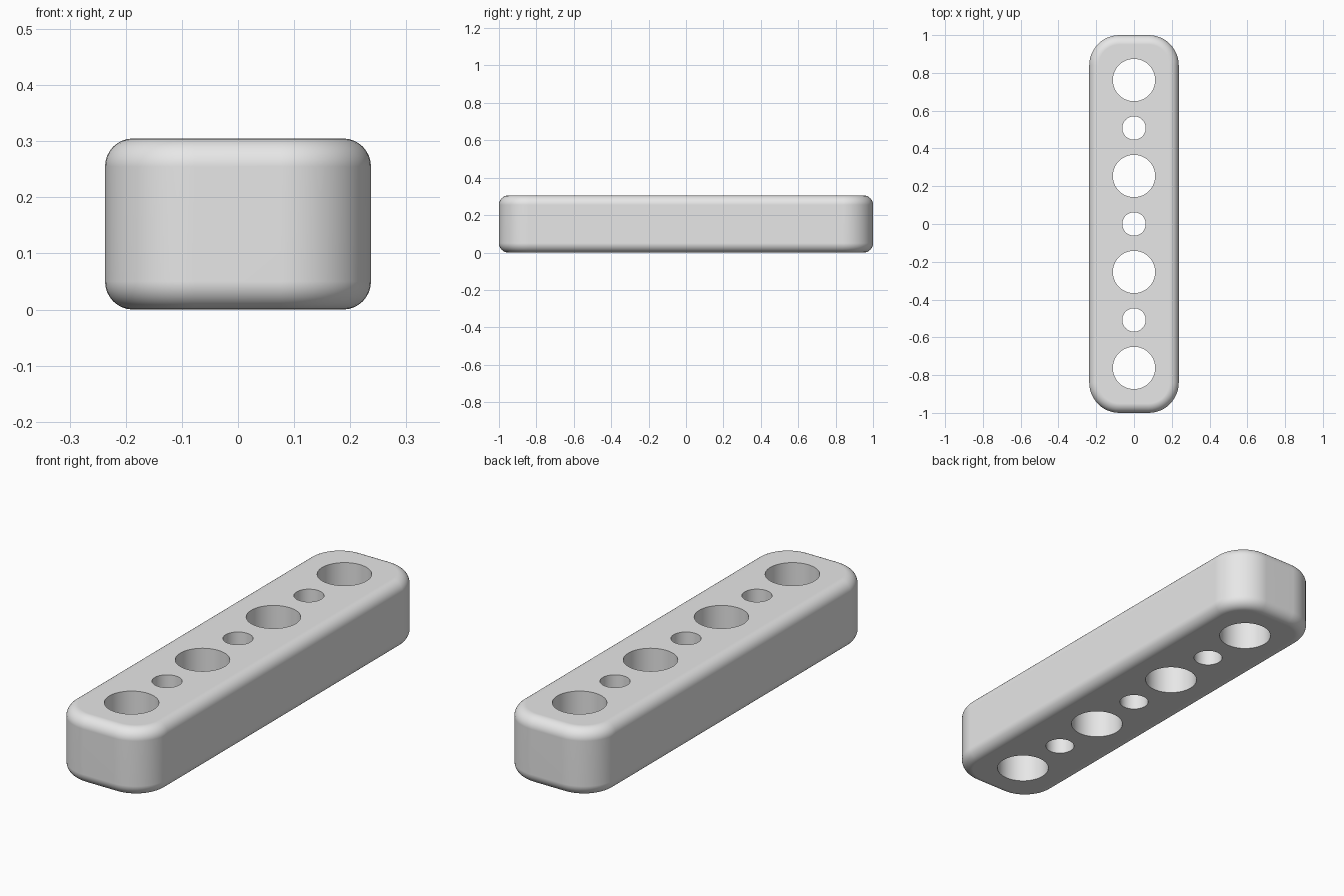
import bpy
import bmesh
from math import radians
from mathutils import Matrix

cube = bpy.data.objects.get("Cube")
if cube:
    bpy.data.objects.remove(cube, do_unlink=True)

WIDTH, LENGTH, HEIGHT = 0.474, 2.0, 0.305
CORNER, ROUNDING = 0.16, 0.05
BIG, SMALL, PITCH = 0.112, 0.062, 0.254


def make_object(name, bm):
    mesh = bpy.data.meshes.new(name)
    bm.normal_update()
    bm.to_mesh(mesh)
    bm.free()
    obj = bpy.data.objects.new(name, mesh)
    bpy.context.collection.objects.link(obj)
    return obj


def round_edges(bm, edges, radius, segments):
    bmesh.ops.bevel(bm, geom=edges, offset=radius, offset_type='OFFSET',
                    segments=segments, profile=0.5, affect='EDGES')


grey = bpy.data.materials.new("light grey")
grey.use_nodes = True
colour = (0.8, 0.8, 0.8, 1)
grey.diffuse_color = colour
grey.node_tree.nodes["Principled BSDF"].inputs["Base Color"].default_value = colour

# Bar: rounded in plan, then softened around the top and bottom rims
bm = bmesh.new()
bmesh.ops.create_cube(bm, size=1, matrix=Matrix.Translation((0, 0, HEIGHT / 2))
                      @ Matrix.Diagonal((WIDTH, LENGTH, HEIGHT, 1)))
uprights = [e for e in bm.edges if abs(e.verts[0].co.z - e.verts[1].co.z) > 0.1]
round_edges(bm, uprights, CORNER, 12)
rims = [e for e in bm.edges if abs(e.verts[0].co.z - e.verts[1].co.z) < 0.001]
round_edges(bm, rims, ROUNDING, 8)
bar = make_object("drilled_bar", bm)
bar.data.materials.append(grey)

# Hole cutters: large and small holes alternate along the bar
bm = bmesh.new()
for i in range(-3, 4):
    radius = BIG if i % 2 else SMALL
    bmesh.ops.create_cone(bm, cap_ends=True, segments=64, radius1=radius,
                          radius2=radius, depth=1,
                          matrix=Matrix.Translation((0, i * PITCH, HEIGHT / 2)))
cutter = make_object("hole_cutter", bm)
cutter.data.materials.append(grey)
cutter.hide_render = True

# Drill the holes, then remove the cutter
bpy.ops.object.select_all(action='DESELECT')
bpy.context.view_layer.objects.active = bar
bar.select_set(True)
drill = bar.modifiers.new("drill", 'BOOLEAN')
drill.operation = 'DIFFERENCE'
drill.solver = 'EXACT'
drill.object = cutter
bpy.ops.object.modifier_apply(modifier=drill.name)
bpy.data.objects.remove(cutter, do_unlink=True)

# Smooth rounding with crisp hole rims and flat faces
bpy.ops.object.shade_smooth_by_angle(angle=radians(35))
flat = bar.modifiers.new("flat_faces", 'WEIGHTED_NORMAL')
flat.keep_sharp = True
